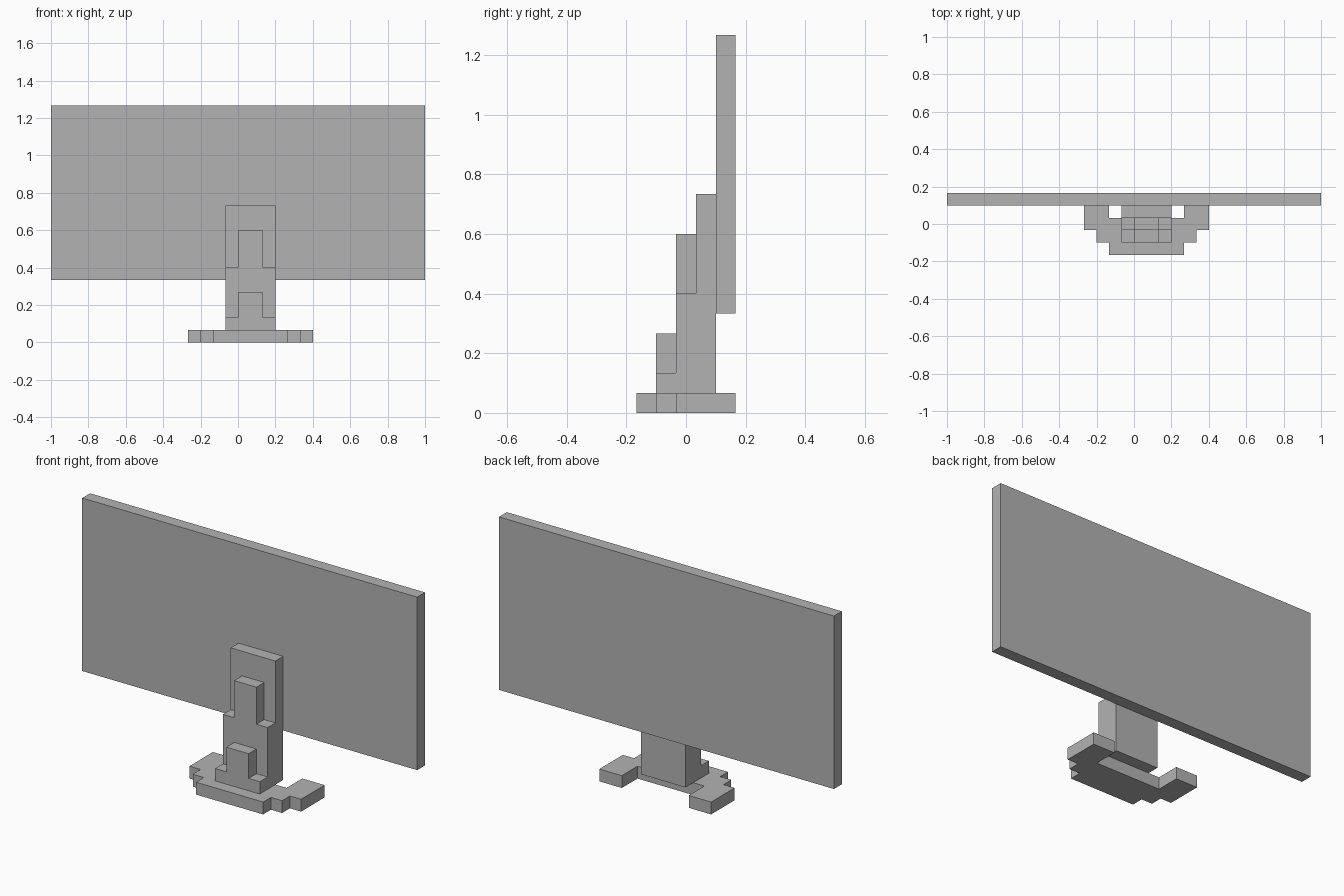
import bpy
import bmesh
from mathutils import Vector

U = 2 / 30      # block size: everything sits on this step
MID = 1         # centre line of the stand, in blocks

cube = bpy.data.objects.get("Cube")
if cube:
    bpy.data.objects.remove(cube, do_unlink=True)

grey = bpy.data.materials.new("plain_grey")
grey.use_nodes = True
colour = (0.45, 0.45, 0.45, 1)
grey.diffuse_color = colour
grey.node_tree.nodes["Principled BSDF"].inputs["Base Color"].default_value = colour


def prism(name, outline, depth):
    """Extrude a closed outline (points in blocks) along a vector."""
    bm = bmesh.new()
    face = bm.faces.new([bm.verts.new(Vector(p) * U) for p in outline])
    top = bmesh.ops.extrude_face_region(bm, geom=[face], use_keep_orig=True)
    verts = [v for v in top["geom"] if isinstance(v, bmesh.types.BMVert)]
    bmesh.ops.translate(bm, verts=verts, vec=Vector(depth) * U)
    bmesh.ops.recalc_face_normals(bm, faces=bm.faces)
    mesh = bpy.data.meshes.new(name)
    bm.to_mesh(mesh)
    bm.free()
    mesh.materials.append(grey)
    obj = bpy.data.objects.new(name, mesh)
    bpy.context.collection.objects.link(obj)
    return obj


def box(name, x, y, z):
    outline = [(x[0], y[0], z[0]), (x[1], y[0], z[0]),
               (x[1], y[1], z[0]), (x[0], y[1], z[0])]
    return prism(name, outline, (0, 0, z[1] - z[0]))


# Screen panel
box("screen_panel", (-15, 15), (1.5, 2.5), (5, 19))

# Stepped U-shaped foot, mirrored about the stand's centre line
half = [(3, -2.5), (3, -1.5), (4, -1.5), (4, -0.5), (5, -0.5),
        (5, 2.5), (3, 2.5), (3, 0.5)]
right = [(MID + x, y, 0) for x, y in half]
left = [(MID - x, y, 0) for x, y in reversed(half)]
prism("foot", right + left, (0, 0, 1))

# Column with a stepped side profile
side = [(1.5, 1), (-1.5, 1), (-1.5, 2), (-0.5, 2),
        (-0.5, 6), (0.5, 6), (0.5, 11), (1.5, 11)]
prism("column", [(MID - 2, y, z) for y, z in side], (4, 0, 0))

# Narrow ribs standing on the column's steps
box("lower_rib", (MID - 1, MID + 1), (-1.5, -0.5), (2, 4))
box("upper_rib", (MID - 1, MID + 1), (-0.5, 0.5), (6, 9))
